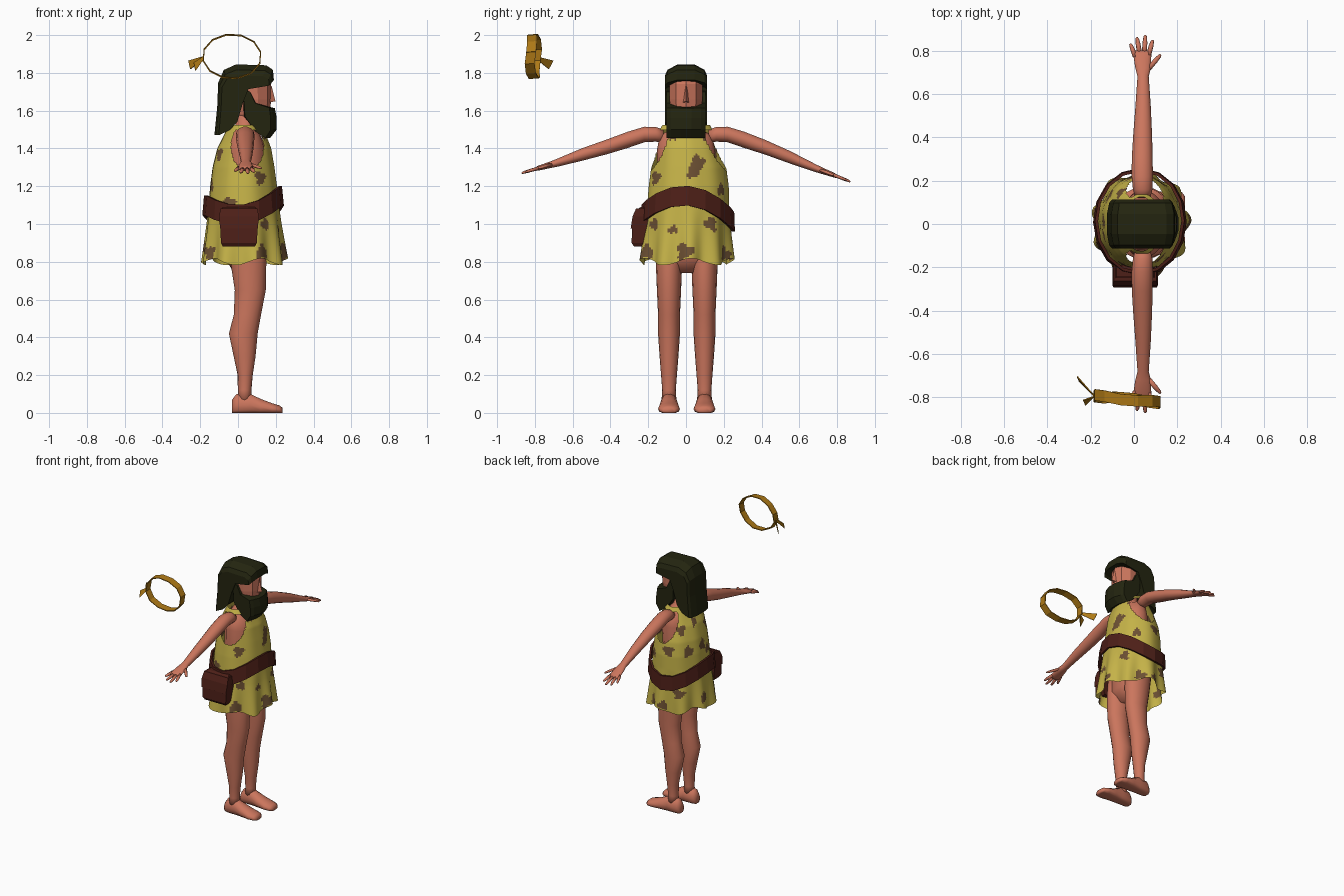
import bpy, bmesh, math
from mathutils import Vector

if "Cube" in bpy.data.objects:
    bpy.data.objects.remove(bpy.data.objects["Cube"])

def mat(name, rgb):
    m = bpy.data.materials.new(name)
    m.diffuse_color = (*rgb, 1)
    m.use_nodes = True
    m.node_tree.nodes["Principled BSDF"].inputs["Base Color"].default_value = m.diffuse_color
    return m

SKIN = mat("skin", (0.60, 0.18, 0.11))
HIDE = mat("yellow hide", (0.56, 0.45, 0.065))
SPOT = mat("brown spot", (0.15, 0.08, 0.033))
LEATHER = mat("dark leather", (0.075, 0.014, 0.009))
HAIR = mat("dark hair", (0.017, 0.018, 0.005))
GOLD = mat("gold cloth", (0.42, 0.19, 0.008))
TAU = 2 * math.pi

def loft(name, rings, mats, smooth=True, caps=True, close=True, solid=0):
    """Skin a row of equal-length point rings."""
    bm = bmesh.new()
    vs = [[bm.verts.new(p) for p in r] for r in rings]
    n = len(rings[0])
    for a, b in zip(vs, vs[1:]):
        for i in range(n if close else n - 1):
            j = (i + 1) % n
            bm.faces.new((a[i], a[j], b[j], b[i]))
    if caps:
        bm.faces.new(vs[0])
        bm.faces.new(vs[-1])
    bmesh.ops.recalc_face_normals(bm, faces=bm.faces)
    for f in bm.faces:
        f.smooth = smooth
    me = bpy.data.meshes.new(name)
    bm.to_mesh(me)
    bm.free()
    ob = bpy.data.objects.new(name, me)
    bpy.context.collection.objects.link(ob)
    for m in mats:
        me.materials.append(m)
    if solid:
        s = ob.modifiers.new("thick", 'SOLIDIFY')
        s.thickness, s.offset = solid, 0
    return ob

def oval(c, u, v, ru, rv, n=14):
    """Ellipse of points around c in the plane of u and v."""
    c, u, v = Vector(c), Vector(u), Vector(v)
    return [c + u * ru * math.cos(TAU * i / n) + v * rv * math.sin(TAU * i / n) for i in range(n)]

X, Y, Z = (1, 0, 0), (0, 1, 0), (0, 0, 1)

# Legs and feet
for side, cy in (("left", 0.098), ("right", -0.09)):
    prof = [(0.06, .035, .036, .04), (0.12, .035, .036, .036), (0.2, .038, .040, .042), (0.3, .035, .058, .05),
            (0.42, .028, .076, .058), (0.52, .05, .072, .058), (0.65, .065, .082, .064), (0.8, .055, .095, .070),
            (0.95, .04, .1, .072)]
    loft(side + "_leg", [oval((cx, cy, z), X, Y, rx, ry, 16) for z, cx, rx, ry in prof], [SKIN])
    foot = [(-.032, .028, .07), (-.01, .042, .10), (.06, .045, .105), (.12, .052, .075), (.18, .058, .052), (.22, .05, .04), (.235, .03, .028)]
    rings = []
    for x, ry, h in foot:
        r = oval((x, cy, h * .4), Y, Z, ry, h * .6, 14)
        for p in r:
            p.z = max(p.z, 0)
        rings.append(r)
    loft(side + "_foot", rings, [SKIN])

# Torso, neck and head under the clothes
body = [(.74, .04, .06, .1), (.82, .04, .11, .16), (1.0, .04, .11, .15), (1.2, .04, .11, .145), (1.38, .045, .11, .155),
        (1.47, .04, .08, .14), (1.51, .035, .05, .06), (1.6, .04, .05, .055)]
loft("torso", [oval((cx, 0, z), X, Y, rx, ry, 16) for z, cx, rx, ry in body], [SKIN])
head = [(1.52, .09, .06, .05), (1.58, .08, .09, .08), (1.66, .075, .1, .092), (1.74, .07, .105, .092), (1.8, .06, .09, .08)]
loft("head", [oval((cx, 0, z), X, Y, rx, ry, 10) for z, cx, rx, ry in head], [SKIN], smooth=False)
loft("nose", [[(.16, -.012, 1.73), (.16, .012, 1.73), (.178, 0, 1.73)],
              [(.15, -.025, 1.64), (.15, .025, 1.64), (.198, 0, 1.65)]], [SKIN], smooth=False)

# Arms, hands and fingers
for side, s, drop in (("left", 1, .045), ("right", -1, 0)):
    def az(y, z):
        return z - drop * max(0, (y - .4) / .47)
    arm = [(.12, 1.465, .035, .035, .04), (.16, 1.475, .045, .04, .04), (.22, 1.474, .049, .042, .038),
           (.31, 1.445, .048, .044, .038), (.42, 1.408, .043, .04, .04), (.55, 1.368, .035, .034, .042),
           (.68, 1.325, .026, .022, .042), (.72, 1.313, .036, .018, .042), (.785, 1.295, .042, .013, .038), (.80, 1.29, .036, .009, .038)]
    loft(side + "_arm", [oval((x, s * y, az(y, z)), X, Z, rx, rz) for y, z, rx, rz, x in arm], [SKIN])
    fingers = [(.068, .78, .086, .85), (.048, .785, .052, .872), (.026, .785, .014, .862), (.006, .77, -.016, .832), (.066, .715, .124, .782)]
    for k, (x0, y0, x1, y1) in enumerate(fingers):
        rings = []
        for t, r in ((0, .012), (.6, .011), (.92, .008), (1, .003)):
            y = y0 + (y1 - y0) * t
            rings.append(oval((x0 + (x1 - x0) * t, s * y, az(y, 1.325 - (y - .68) * .29)), X if k < 4 else (.7, -.7 * s, 0), Z, r, r * .8, 8))
        loft(f"{side}_finger_{k + 1}", rings, [SKIN])

# Spotted hide tunic: height, back x, front x, right y, left y
SECT = [(.80, -.185, .25, -.238, .242), (1.0, -.165, .225, -.215, .228), (1.2, -.148, .205, -.198, .225), (1.3, -.135, .192, -.185, .212),
        (1.4, -.11, .175, -.17, .18), (1.48, -.07, .145, -.15, .15), (1.525, -.045, .11, -.125, .125)]

def tunic(a, z, grow=0):
    k = 0
    while k < len(SECT) - 2 and z > SECT[k + 1][0]:
        k += 1
    p, q = SECT[k], SECT[k + 1]
    t = (z - p[0]) / (q[0] - p[0])
    x0, x1, y0, y1 = (p[i] + (q[i] - p[i]) * t for i in range(1, 5))
    fold = 1 + (.008 + .065 * max(0, (1.1 - z) / .3)) * math.sin(9 * a + .8 + .7 * math.sin(2 * a))
    fold = fold if not grow else 1.01
    return Vector(((x0 + x1) / 2 + ((x1 - x0) / 2 * fold + grow) * math.cos(a),
                   (y0 + y1) / 2 + ((y1 - y0) / 2 * fold + grow) * math.sin(a), z))

NA, NZ = 108, 76
rings = []
for k in range(NZ + 1):
    t = k / NZ
    ring = []
    for i in range(NA):
        a = TAU * i / NA
        p = tunic(a, .8 + .725 * t)
        p.z += (1 - t) ** 4 * .018 * math.sin(5 * a + 1)
        ring.append(p)
    rings.append(ring)
dress = loft("hide_tunic", rings, [HIDE, SPOT], caps=False)
SPOTS = [(20, 1.325, .04), (9, 1.28, .036), (-5, .855, .042), (36, 1.0, .034), (65, .84, .034), (-58, 1.0, .028), (-66, .85, .034),
         (-22, .97, .024), (-62, 1.245, .034), (-35, 1.47, .03), (45, 1.47, .03), (-145, 1.37, .034), (-112, 1.11, .032),
         (-145, .85, .032), (180, 1.25, .036), (125, 1.38, .034), (165, 1.42, .03), (140, 1.23, .036), (100, 1.24, .034),
         (-160, 1.2, .03), (120, .93, .034), (172, .88, .034), (92, .84, .028), (60, 1.18, .028), (-100, .93, .03)]
bm = bmesh.new()
bm.from_mesh(dress.data)
holes = []
for f in bm.faces:
    c = f.calc_center_median()
    a = math.atan2(c.y - .01, c.x - .03)
    # arm holes
    if abs(c.y) > .09 and ((c.x - .05) / .085) ** 2 + ((c.z - 1.41) / .125) ** 2 < 1 and c.z < 1.5:
        holes.append(f)
    for deg, z, r in SPOTS:
        d = (a - math.radians(deg) + math.pi) % TAU - math.pi
        u, w = d * .2, c.z - z
        b = math.atan2(w, u)
        if math.hypot(u, w) < r * (1 + .22 * math.sin(3 * b + deg) + .12 * math.sin(5 * b)):
            f.material_index = 1
bmesh.ops.delete(bm, geom=holes, context='FACES')
bm.to_mesh(dress.data)
bm.free()

# Slanting belt
rows = []
for i in range(17):
    a = TAU * (i % 16) / 16
    z = 1.078 + .025 * math.cos(a) - .02 * math.sin(a) + .047 * math.cos(2 * a)
    rows.append([tunic(a, z + h, g) for h, g in ((-.052, .012), (-.052, .026), (.052, .026), (.052, .012))])
loft("belt", rows, [LEATHER], smooth=False, caps=False)

# Pouch with flap
def box(z, w, y0, y1):
    return [(.005 - w, y0, z), (.005 + w, y0, z), (.005 + w, y1, z), (.005 - w, y1, z)]
loft("pouch", [box(.88, .085, -.275, -.2), (box(.9, .095, -.288, -.2)), box(1.0, .1, -.285, -.2), box(1.075, .095, -.262, -.19),
               box(1.09, .085, -.24, -.19)], [LEATHER], smooth=False)
loft("pouch_flap", [box(.975, .1, -.293, -.21), box(1.04, .105, -.283, -.2), box(1.083, .098, -.264, -.19)], [LEATHER], smooth=False)

# Hair and beard: side profile swept across the head, narrowing at the ears
def swept(name, prof, cx, cz, slices):
    rings = []
    for y, sx, sz in slices:
        rings.append([(cx + (x - cx) * sx, y, cz + (z - cz) * (sz if z > cz else 1)) for x, z in prof])
    return loft(name, rings, [HAIR], smooth=False)

def mirrored(half):
    return [(-y, a, b) for y, a, b in half] + [(y, a, b) for y, a, b in reversed(half)]

swept("hair", [(-.105, 1.75), (-.075, 1.82), (-.01, 1.85), (.15, 1.845), (.185, 1.82), (.19, 1.765), (.06, 1.735), (.025, 1.64),
               (-.01, 1.54), (-.06, 1.495), (-.125, 1.47), (-.11, 1.62)], .03, 1.68,
      mirrored([(.112, .85, .62), (.098, .93, .8), (.045, 1, .97)]))
swept("beard", [(.02, 1.71), (.065, 1.70), (.10, 1.64), (.195, 1.615), (.205, 1.56), (.205, 1.5), (.17, 1.455), (.10, 1.49), (.03, 1.57)],
      .06, 1.56, mirrored([(.103, .78, 1), (.08, .88, 1), (.03, 1, .96)]))

# Loose headband floating beside the figure, with two knotted tails
rows = []
for i in range(13):
    a = TAU * (i % 12) / 12 + .2
    x = -.032 + .155 * math.cos(a)
    y = -.808 - .1 * (x + .032) + .006 * math.sin(3 * a)
    z = 1.885 + .117 * math.sin(a)
    rows.append([(x, y - .026, z), (x, y + .026, z + .004)])
loft("headband", rows, [GOLD], smooth=False, caps=False, close=False, solid=.006)
for k, (x, y, z) in enumerate([(-.262, -.715, 1.845), (-.235, -.825, 1.835)]):
    loft(f"headband_tail_{k + 1}", [[(-.182, -.795, 1.888), (-.182, -.79, 1.872)], [(x, y + .012, z + .02), (x + .01, y - .012, z - .025)]],
         [GOLD], smooth=False, caps=False, close=False, solid=.005)
